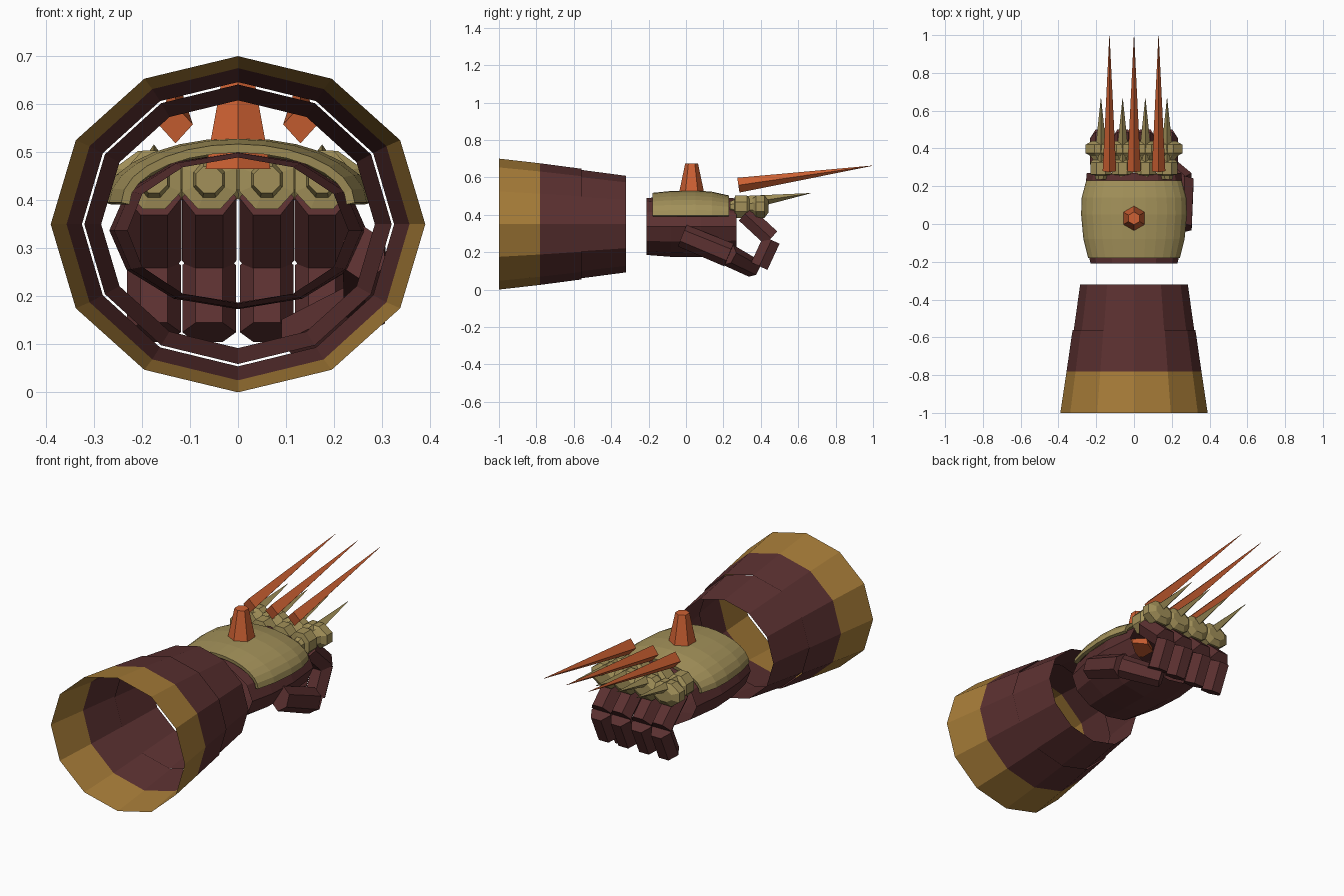
import bpy, bmesh
from math import pi, cos, sin
from mathutils import Vector

cube = bpy.data.objects.get("Cube")
if cube:
    bpy.data.objects.remove(cube)


def material(name, rgb):
    m = bpy.data.materials.new(name)
    m.use_nodes = True
    m.diffuse_color = (*rgb, 1)
    m.node_tree.nodes["Principled BSDF"].inputs["Base Color"].default_value = (*rgb, 1)
    return m


LEATHER = material("dark red leather", (0.105, 0.03, 0.03))
GOLD = material("gold trim", (0.39, 0.205, 0.04))
BRASS = material("olive brass", (0.36, 0.28, 0.1))
ORANGE = material("orange spike", (0.62, 0.12, 0.033))


def loft(name, stations, sides, mats, hint=(1, 0, 0), phase=0.0, arc=2 * pi, caps=True):
    """Skin elliptical rings; each station is (centre, half width, half height)."""
    axis = (Vector(stations[-1][0]) - Vector(stations[0][0])).normalized()
    u = Vector(hint)
    u = (u - axis * u.dot(axis)).normalized()
    v = u.cross(axis)
    closed = arc > 6
    count = sides if closed else sides + 1
    bm = bmesh.new()
    rings = []
    for centre, ru, rv in stations:
        angles = [phase + arc * i / sides for i in range(count)]
        rings.append([bm.verts.new(Vector(centre) + u * cos(a) * ru + v * sin(a) * rv)
                      for a in angles])
    for a, b in zip(rings, rings[1:]):
        for i in range(sides):
            j = (i + 1) % count
            bm.faces.new((a[i], a[j], b[j], b[i]))
    if caps:
        bm.faces.new(rings[0])
        bm.faces.new(rings[-1])
    bmesh.ops.recalc_face_normals(bm, faces=bm.faces)
    mesh = bpy.data.meshes.new(name)
    bm.to_mesh(mesh)
    bm.free()
    for m in mats:
        mesh.materials.append(m)
    obj = bpy.data.objects.new(name, mesh)
    bpy.context.collection.objects.link(obj)
    return obj


def along_y(z, profile):
    return [((0, y, z), rx, rz) for y, rx, rz in profile]


# Flared open cuff with a gold rim, in two overlapping sleeves
cuff = loft("cuff_lower", along_y(0.35, [(-1, 0.39, 0.35), (-0.78, 0.357, 0.325),
                                         (-0.56, 0.325, 0.296)]),
            12, [LEATHER, GOLD], caps=False)
for face in cuff.data.polygons:
    face.material_index = int(face.center.y < -0.78)
loft("cuff_upper", along_y(0.35, [(-0.57, 0.32, 0.291), (-0.32, 0.285, 0.258)]),
     12, [LEATHER], caps=False)

# Open hand shell
loft("hand_shell", along_y(0.337, [(-0.21, 0.23, 0.152), (-0.08, 0.258, 0.162),
                                   (0.08, 0.268, 0.164), (0.27, 0.25, 0.15)]),
     12, [LEATHER], caps=False)

# Arched plate over the back of the hand
plate = loft("back_plate", along_y(0.395, [(-0.18, 0.243, 0.122), (-0.08, 0.268, 0.132),
                                           (0.05, 0.28, 0.135), (0.14, 0.277, 0.128),
                                           (0.23, 0.253, 0.108)]),
             14, [BRASS], arc=pi, caps=False)
solid = plate.modifiers.new("thickness", "SOLIDIFY")
solid.thickness = 0.018

# Tapered hexagonal stud on the plate
loft("back_stud", [((0, 0.03, 0.465), 0.078, 0.078), ((0, 0.03, 0.675), 0.034, 0.034)],
     6, [ORANGE], hint=(0, 1, 0))

# Long floating spikes
for n, x in enumerate((-0.13, 0, 0.13)):
    loft(f"long_spike_{n + 1}", [((x, 0.28, 0.558), 0.036, 0.04),
                                 ((x, 0.995, 0.662), 0.001, 0.001)], 4, [ORANGE])

# Fingers with knuckle guards and short spikes
knuckle = [(0.235, 0.03, 0.03), (0.258, 0.035, 0.04), (0.262, 0.061, 0.066),
           (0.325, 0.061, 0.066), (0.34, 0.045, 0.045), (0.36, 0.06, 0.05),
           (0.375, 0.088, 0.064), (0.42, 0.088, 0.064), (0.44, 0.05, 0.035)]
for n, x in enumerate((-0.175, -0.06, 0.06, 0.175)):
    loft(f"knuckle_guard_{n + 1}", [((x, y, 0.443), rx, rz) for y, rx, rz in knuckle],
         8, [BRASS], phase=pi / 8)
    loft(f"knuckle_spike_{n + 1}", [((x, 0.3, 0.46), 0.04, 0.04),
                                    ((x, 0.665, 0.515), 0.001, 0.001)], 4, [BRASS])
    loft(f"finger_base_{n + 1}", [((x, 0.315, 0.405), 0.057, 0.056),
                                  ((x, 0.455, 0.275), 0.057, 0.056)], 6, [LEATHER])
    loft(f"finger_tip_{n + 1}", [((x, 0.457, 0.265), 0.056, 0.055),
                                 ((x, 0.392, 0.125), 0.056, 0.055)], 6, [LEATHER])

# Thumb folded under the fingers
loft("thumb_base", [((0.262, -0.02, 0.288), 0.05, 0.062),
                    ((0.268, 0.23, 0.185), 0.055, 0.066)],
     6, [LEATHER], phase=pi / 6)
loft("thumb_tip", [((0.272, 0.225, 0.185), 0.055, 0.06),
                   ((0.12, 0.36, 0.115), 0.048, 0.052)],
     6, [LEATHER], phase=pi / 6)
